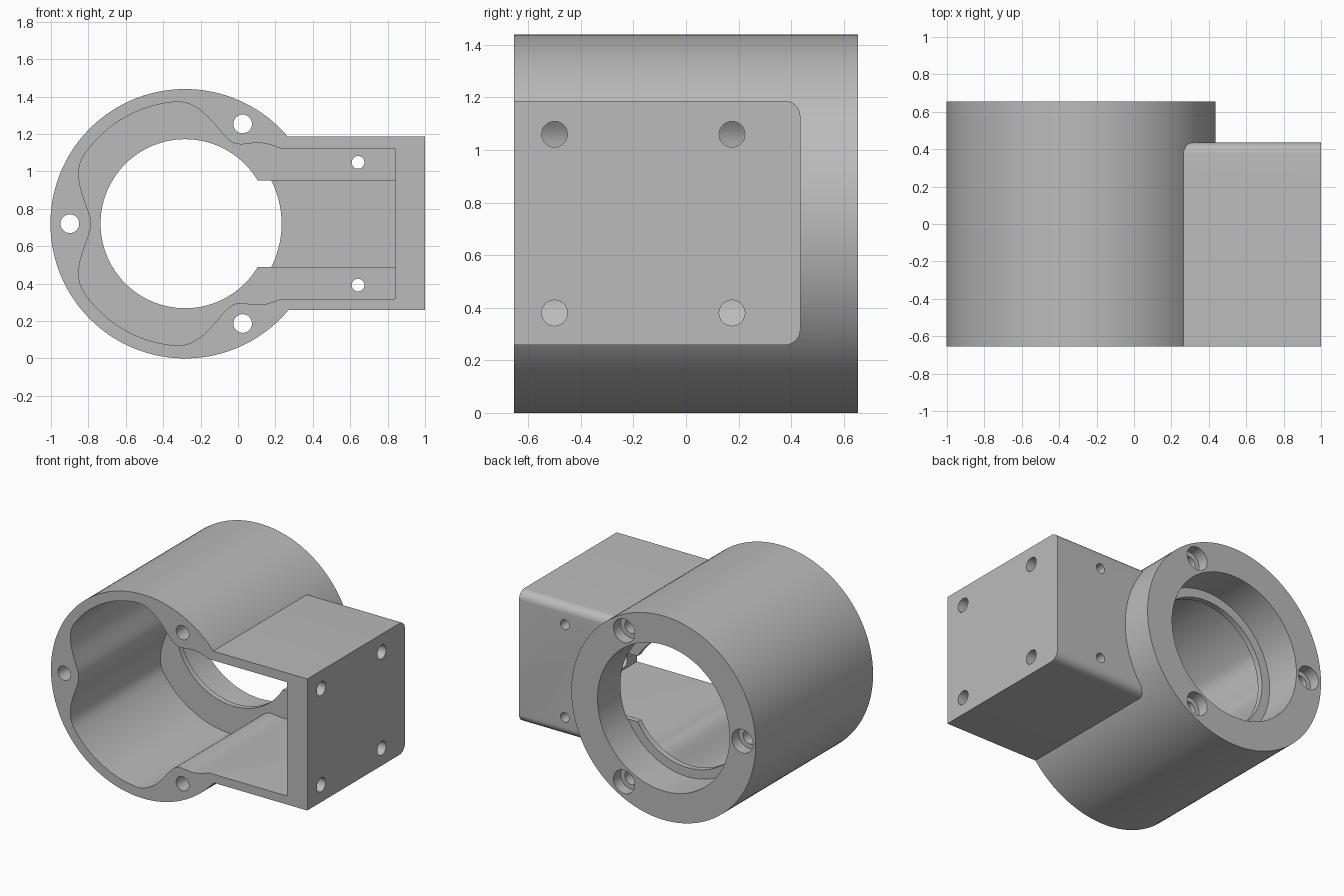
import bpy, bmesh
from math import sin, cos, radians, pi
from mathutils import Vector

if "Cube" in bpy.data.objects:
    bpy.data.objects.remove(bpy.data.objects["Cube"])

CX, CZ = -0.283, 0.72          # axis of the round housing
FRONT, BACK, BOX_BACK = -0.655, 0.655, 0.435
FLOOR, LIP_BACK = 0.35, 0.39   # cavity floor and rear of the retaining lip

grey = bpy.data.materials.new("plain grey")
grey.use_nodes = True
grey.diffuse_color = (0.5, 0.5, 0.5, 1)
grey.node_tree.nodes["Principled BSDF"].inputs["Base Color"].default_value = (0.5, 0.5, 0.5, 1)


def prism(name, profile, start, end, axis="y"):
    """Extrude an (x, z) profile along y, or a (y, z) profile along x."""
    def place(p, t):
        return Vector((p[0], t, p[1])) if axis == "y" else Vector((t, p[0], p[1]))
    bm = bmesh.new()
    near = [bm.verts.new(place(p, start)) for p in profile]
    far = [bm.verts.new(place(p, end)) for p in profile]
    bm.faces.new(near)
    bm.faces.new(far[::-1])
    n = len(profile)
    for i in range(n):
        j = (i + 1) % n
        bm.faces.new((near[i], far[i], far[j], near[j]))
    bmesh.ops.recalc_face_normals(bm, faces=bm.faces)
    mesh = bpy.data.meshes.new(name)
    bm.to_mesh(mesh)
    bm.free()
    mesh.materials.append(grey)
    obj = bpy.data.objects.new(name, mesh)
    bpy.context.collection.objects.link(obj)
    return obj


def arc(cx, cz, r, a0=0, a1=360, n=32):
    return [(cx + r * cos(radians(a0 + (a1 - a0) * i / n)),
             cz + r * sin(radians(a0 + (a1 - a0) * i / n))) for i in range(n + (a1 - a0 < 360))]


def rect(x0, x1, z0, z1):
    return [(x0, z0), (x1, z0), (x1, z1), (x0, z1)]


def combine(target, tool, operation="DIFFERENCE"):
    mod = target.modifiers.new("combine", "BOOLEAN")
    mod.operation, mod.solver, mod.object = operation, "EXACT", tool
    bpy.context.view_layer.objects.active = target
    bpy.ops.object.modifier_apply(modifier=mod.name)
    bpy.data.objects.remove(tool)


def cut_hole(x, z, r, y0, y1):
    combine(housing, prism("hole_cutter", arc(x, z, r), y0, y1))


# Round housing joined with the side box, whose rear edges are rounded
housing = prism("motor_housing", arc(CX, CZ, 0.72, n=144), FRONT, BACK)
R, LOW, HIGH = 0.06, 0.258, 1.187
box_profile = [(FRONT, HIGH), (FRONT, LOW)] \
    + arc(BOX_BACK - R, LOW + R, R, -90, 0, 10) + arc(BOX_BACK - R, HIGH - R, R, 0, 90, 10)
combine(housing, prism("side_box", box_profile, 0, 1, "x"), "UNION")


# Front cavity: round wall swelling inward at three screw bosses, open into the box
def cavity_radius(angle):
    d = abs((angle - 60 + 60) % 120 - 60)
    t = min(d / 34, 1)
    return 0.503 + 0.15 * t * t * (3 - 2 * t)


upper = [(0.84, 1.122), (0.23, 1.122), (0.19, 1.137), (0.15, 1.149), (0.1, 1.153),
         (0.06, 1.149), (0.02, 1.144), (-0.01, 1.146)]
wall = [(CX + cavity_radius(a) * cos(radians(a)), CZ + cavity_radius(a) * sin(radians(a)))
        for a in range(60, 301, 2)]
lower = [(x, 2 * CZ - z) for x, z in reversed(upper)]
combine(housing, prism("cavity_cutter", upper + wall + lower, FRONT - 0.1, FLOOR))

# Bore through the lip, rear recess, and the slot leading into the box
combine(housing, prism("bore_cutter", arc(CX, CZ, 0.452, n=96), 0, BACK + 0.1))
combine(housing, prism("recess_cutter", arc(CX, CZ, 0.516, n=96), LIP_BACK, BACK + 0.1))
combine(housing, prism("slot_cutter", rect(-0.1, 0.84, 0.488, 0.952), 0, LIP_BACK + 0.01))

# Boss screw holes with counterbores at the rear
for a in (60, 180, 300):
    x, z = CX + 0.616 * cos(radians(a)), CZ + 0.616 * sin(radians(a))
    cut_hole(x, z, 0.05, FRONT - 0.1, BACK + 0.1)
    cut_hole(x, z, 0.083, BACK - 0.08, BACK + 0.1)

# Small holes through the box rear wall, and mounting holes through its side
for side in (-1, 1):
    cut_hole(0.642, CZ + side * 0.328, 0.034, 0, BACK)
    for y in (-0.5, 0.175):
        combine(housing, prism("mount_cutter", arc(y, CZ + side * 0.34, 0.049), 0.75, 1.1, "x"))

# Smooth round walls, crisp edges
bpy.ops.object.select_all(action="DESELECT")
housing.select_set(True)
bpy.context.view_layer.objects.active = housing
bpy.ops.object.shade_smooth_by_angle(angle=radians(30))
